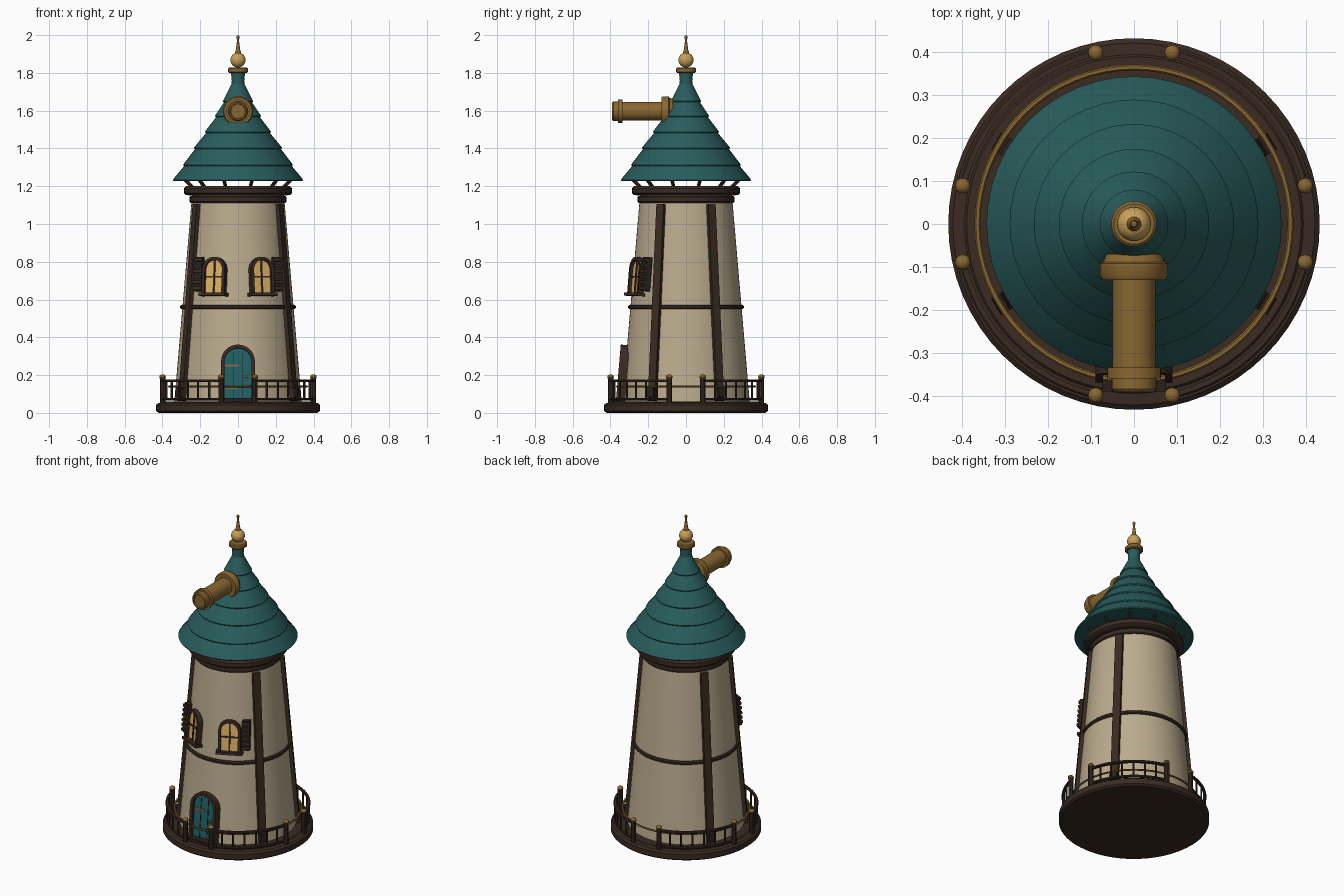
import bpy, bmesh, math
from mathutils import Matrix, Vector
from math import sin, cos, pi, radians

if "Cube" in bpy.data.objects:
    bpy.data.objects.remove(bpy.data.objects["Cube"])


def material(name, rgb):
    m = bpy.data.materials.new(name)
    m.diffuse_color = (*rgb, 1)
    m.use_nodes = True
    m.node_tree.nodes["Principled BSDF"].inputs["Base Color"].default_value = m.diffuse_color
    return m


CREAM = material("cream plaster", (0.50, 0.41, 0.27))
TEAL = material("teal roof", (0.022, 0.107, 0.107))
DOOR = material("door teal", (0.015, 0.12, 0.135))
BROWN = material("dark timber", (0.042, 0.024, 0.016))
DARK = material("darker timber", (0.022, 0.014, 0.010))
BRONZE = material("bronze", (0.25, 0.135, 0.030))
GOLD = material("light gold", (0.58, 0.36, 0.10))
GLASS = material("warm glass", (0.72, 0.45, 0.13))


def finish(name, bm, mat, matrix=None, smooth=True):
    bmesh.ops.recalc_face_normals(bm, faces=bm.faces)
    if matrix:
        bm.transform(matrix)
    me = bpy.data.meshes.new(name)
    bm.to_mesh(me)
    bm.free()
    me.materials.append(mat)
    ob = bpy.data.objects.new(name, me)
    bpy.context.collection.objects.link(ob)
    if smooth:
        bpy.ops.object.select_all(action='DESELECT')
        ob.select_set(True)
        bpy.context.view_layer.objects.active = ob
        bpy.ops.object.shade_smooth_by_angle(angle=radians(35))
    return ob


def lathe(name, profile, mat, seg=48, matrix=None, loop=False, a0=0.0, a1=2 * pi):
    """Turn an (r, z) profile about z; loop closes the profile, a0..a1 gives an arc."""
    bm = bmesh.new()
    full = a1 - a0 > 6.28
    n = seg if full else seg + 1
    rings = []
    for i in range(n):
        a = a0 + (a1 - a0) * i / seg
        rings.append([bm.verts.new((r * cos(a), r * sin(a), z)) for r, z in profile])
    k = len(profile)
    for i in range(seg):
        p, q = rings[i], rings[(i + 1) % n]
        for j in range(k if loop else k - 1):
            bm.faces.new((p[j], q[j], q[(j + 1) % k], p[(j + 1) % k]))
    if not loop:
        for j in (0, k - 1):
            if profile[j][0] > 0:
                bm.faces.new([ring[j] for ring in rings])
    elif not full:
        bm.faces.new(rings[0])
        bm.faces.new(rings[-1])
    bmesh.ops.remove_doubles(bm, verts=bm.verts, dist=1e-5)
    return finish(name, bm, mat, matrix)


def ring(name, r0, r1, z0, z1, mat, b=0.006, **kw):
    """Band with bevelled outer edges."""
    return lathe(name, [(r0, z0), (r1 - b, z0), (r1, z0 + b), (r1, z1 - b), (r1 - b, z1), (r0, z1)],
                 mat, loop=True, **kw)


def box(name, size, center, mat, matrix=None):
    bm = bmesh.new()
    bmesh.ops.create_cube(bm, size=1, matrix=Matrix.Translation(center) @ Matrix.Diagonal((*size, 1)))
    return finish(name, bm, mat, matrix, smooth=False)


def rod(name, a, b, r, mat, seg=8):
    a, b = Vector(a), Vector(b)
    m = Matrix.Translation(a) @ (b - a).to_track_quat('Z', 'Y').to_matrix().to_4x4()
    return lathe(name, [(r, 0), (r, (b - a).length)], mat, seg, m)


def arch(w, h, n=14):
    """Outline of an arched opening, bottom left to bottom right."""
    return [(-w, 0)] + [(-w * cos(pi * i / n), h - w + w * sin(pi * i / n)) for i in range(n + 1)] + [(w, 0)]


def arch_panel(name, w, h, y0, y1, mat, matrix):
    bm = bmesh.new()
    face = bm.faces.new([bm.verts.new((x, y0, z)) for x, z in arch(w, h)])
    ext = bmesh.ops.extrude_face_region(bm, geom=[face])
    bmesh.ops.translate(bm, vec=(0, y1 - y0, 0), verts=[v for v in ext['geom'] if isinstance(v, bmesh.types.BMVert)])
    return finish(name, bm, mat, matrix)


def arch_frame(name, w, h, t, y0, y1, mat, matrix):
    bm = bmesh.new()
    rows = [[bm.verts.new((ox, y0, oz)), bm.verts.new((ox, y1, oz)), bm.verts.new((ix, y1, iz)),
             bm.verts.new((ix, y0, iz))] for (ox, oz), (ix, iz) in zip(arch(w, h), arch(w - t, h - t))]
    for p, q in zip(rows, rows[1:]):
        for j in range(4):
            bm.faces.new((p[j], q[j], q[(j + 1) % 4], p[(j + 1) % 4]))
    bm.faces.new(rows[0])
    bm.faces.new(rows[-1])
    return finish(name, bm, mat, matrix)


SLOPE = 0.086
LEAN = math.atan(SLOPE)


def wall_r(z):
    return 0.338 - SLOPE * (z - 0.05)


def on_wall(deg, z):
    """Frame on the wall: x sideways, -y outward, z up the leaning wall; deg from the front."""
    return Matrix.Rotation(radians(deg), 4, 'Z') @ Matrix.Translation((0, -wall_r(z), z)) @ Matrix.Rotation(-LEAN, 4, 'X')


# Base and tower body
lathe("base", [(0.42, 0), (0.433, 0.01), (0.433, 0.043), (0.422, 0.053), (0.395, 0.055), (0.39, 0.06)], BROWN, 64)
lathe("tower_wall", [(wall_r(0.05), 0.05), (wall_r(1.16), 1.16)], CREAM, 64)
ring("middle_band", 0.28, wall_r(0.56) + 0.012, 0.55, 0.572, BROWN)
ring("lower_collar", 0.22, 0.256, 1.112, 1.148, BROWN)
lathe("upper_collar", [(0.25, 1.15), (0.278, 1.155), (0.286, 1.163), (0.286, 1.188), (0.276, 1.2)], BROWN)
lathe("foot_cable", [(0.365 + 0.007 * cos(i * pi / 3), 0.14 + 0.005 * sin(i * pi / 3)) for i in range(6)],
      BRONZE, 64, loop=True)

# Leaning timbers with footings
for deg in (59, 121, 239, 301):
    m = on_wall(deg, 0.06)
    box("wall_timber", (0.045, 0.04, 1.045), (0, 0.0, 0.525), BROWN, m)
    box("timber_footing", (0.045, 0.03, 0.05), (0, -0.025, 0.045), DARK, m)

# Roof tiers, each overlapping the next
tiers = [(0.344, 1.228), (0.290, 1.307), (0.233, 1.397), (0.175, 1.481), (0.122, 1.566), (0.080, 1.645), (0.034, 1.735)]
for (r, z), (r2, z2) in zip(tiers, tiers[1:]):
    lathe("roof_tier", [(r - 0.02, z), (r - 0.003, z), (r, z + 0.006), (r - 0.004, z + 0.013),
                        (max(r2 - 0.012, 0.033), z2 + 0.008)], TEAL)
lathe("roof_neck", [(0.036, 1.70), (0.033, 1.76), (0.037, 1.80)], TEAL, 32)
for i in range(12):
    a = radians(15 + 30 * i)
    rod("eave_strut", (0.245 * cos(a), 0.245 * sin(a), 1.19), (0.295 * cos(a), 0.295 * sin(a), 1.24), 0.010, BROWN)

# Finial
ring("finial_collar", 0.0, 0.053, 1.800, 1.828, BRONZE)
lathe("finial_ball", [(0.04 * sin(pi * i / 12), 1.868 - 0.04 * cos(pi * i / 12)) for i in range(13)], GOLD, 24)
lathe("finial_spire", [(0.018, 1.90), (0.011, 1.925), (0.005, 1.975), (0.009, 1.985), (0.007, 1.995), (0, 2.0)], BRONZE, 16)

# Telescope through the roof, pointing forward
scope = Matrix.Translation((0, 0, 1.597)) @ Matrix.Rotation(radians(90), 4, 'X')
lathe("telescope_tube", [(0.05, 0.03), (0.05, 0.335), (0.063, 0.335), (0.063, 0.36), (0.052, 0.36),
                         (0.052, 0.385), (0.046, 0.392), (0.040, 0.392), (0.038, 0.384)], BRONZE, 32, scope)
lathe("telescope_flange", [(0.065, 0.07), (0.072, 0.088), (0.079, 0.092), (0.079, 0.122), (0.074, 0.13)], BRONZE, 32, scope)

# Door with planks, hinges and step
m = on_wall(0, 0.06)
arch_panel("door", 0.078, 0.285, -0.014, 0.03, DOOR, m)
arch_frame("door_frame", 0.09, 0.30, 0.018, -0.034, 0.03, BROWN, m)
for x in (-0.025, 0.025):
    box("door_groove", (0.004, 0.004, 0.26 if x else 0.28), (x, -0.015, 0.13), DARK, m)
for z in (0.07, 0.19):
    box("door_hinge", (0.07, 0.006, 0.010), (-0.033, -0.017, z), BRONZE, m)
rod("door_handle", m @ Vector((0.045, -0.01, 0.13)), m @ Vector((0.045, -0.03, 0.13)), 0.008, BRONZE)
box("door_step", (0.15, 0.05, 0.025), (0, -0.365, 0.065), DARK)

# Windows with sills and louvred shutters
for s in (-1, 1):
    m = on_wall(25.5 * s, 0.63)
    arch_panel("window_glass", 0.058, 0.185, -0.010, 0.03, GLASS, m)
    arch_frame("window_frame", 0.066, 0.195, 0.016, -0.026, 0.03, BROWN, m)
    box("window_mullion", (0.008, 0.01, 0.18), (0, -0.012, 0.09), BROWN, m)
    box("window_crossbar", (0.11, 0.01, 0.008), (0, -0.012, 0.09), BROWN, m)
    box("window_sill", (0.155, 0.06, 0.016), (0, -0.008, -0.004), BROWN, m)
    box("shutter", (0.046, 0.035, 0.18), (s * 0.095, 0.002, 0.105), DARK, m)
    for i in range(6):
        box("shutter_slat", (0.05, 0.012, 0.016), (s * 0.095, -0.018, 0.03 + 0.03 * i), BROWN, m)

# Railing in four arcs
for q in range(4):
    start, end = radians(90 * q + 12.6), radians(90 * q + 77.4)
    ring("top_rail", 0.401, 0.417, 0.163, 0.178, BROWN, b=0.004, seg=16, a0=start, a1=end)
    ring("bottom_rail", 0.402, 0.416, 0.066, 0.080, BROWN, b=0.004, seg=16, a0=start, a1=end)
    for i in range(8):
        a = start + (end - start) * i / 7
        x, y = 0.409 * cos(a), 0.409 * sin(a)
        if i in (0, 7):
            rod("rail_post", (x, y, 0.05), (x, y, 0.19), 0.015, BROWN, 10)
            lathe("post_cap", [(0.018 * sin(pi * j / 6), 0.19 - 0.014 * cos(pi * j / 6)) for j in range(7)],
                  BRONZE, 12, Matrix.Translation((x, y, 0)))
        else:
            rod("baluster", (x, y, 0.07), (x, y, 0.17), 0.006, BROWN, 6)
